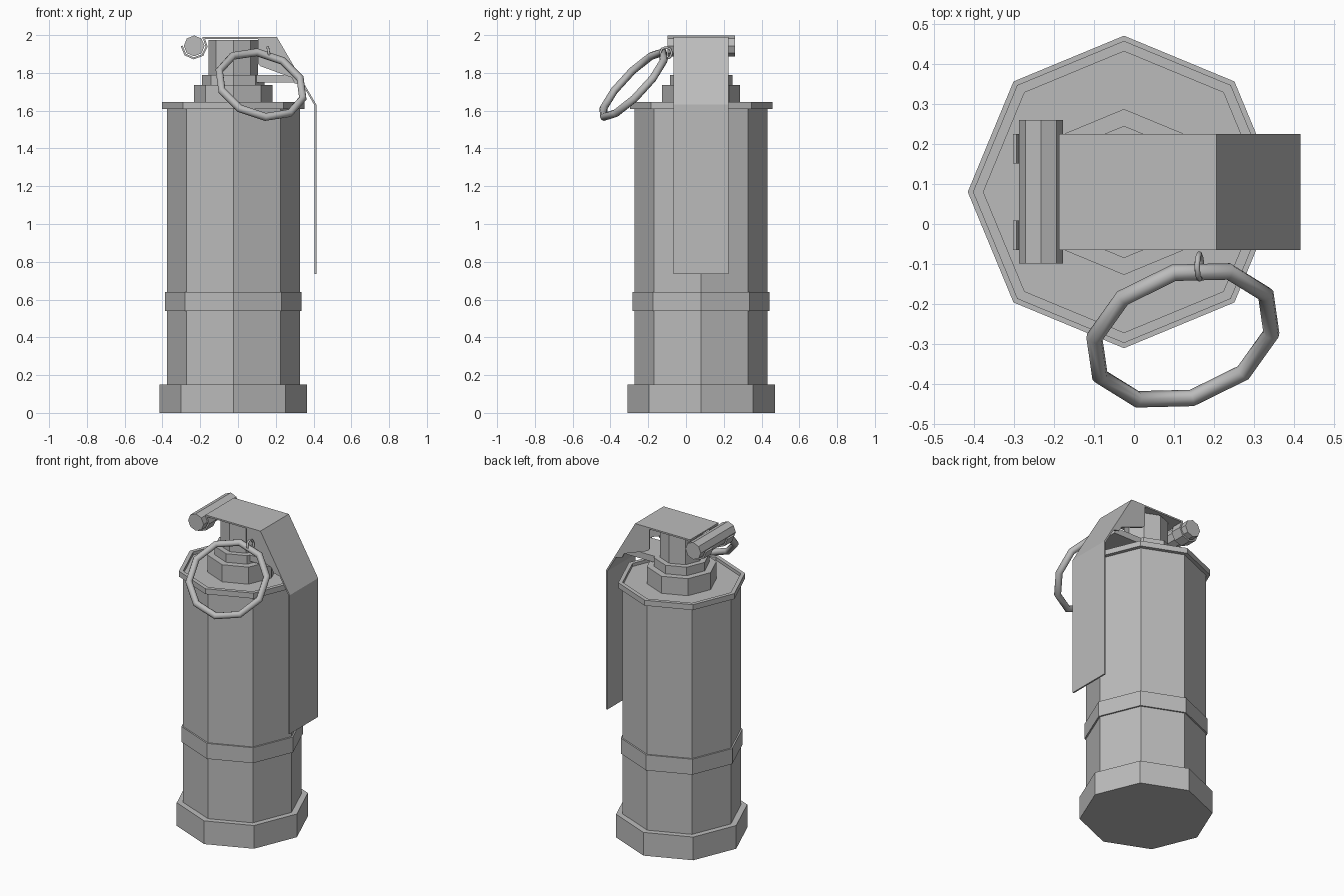
import bpy
import bmesh
import math
from mathutils import Vector, Matrix

if "Cube" in bpy.data.objects:
    bpy.data.objects.remove(bpy.data.objects["Cube"])

steel = bpy.data.materials.new("grey_steel")
steel.use_nodes = True
GREY = (0.5, 0.5, 0.5, 1)
steel.diffuse_color = GREY
steel.node_tree.nodes["Principled BSDF"].inputs["Base Color"].default_value = GREY

CX, CY = -0.025, 0.08      # axis of the canister
HALF = 0.145               # half width of the lever


def finish(name, bm):
    bmesh.ops.recalc_face_normals(bm, faces=bm.faces)
    mesh = bpy.data.meshes.new(name)
    bm.to_mesh(mesh)
    bm.free()
    mesh.materials.append(steel)
    obj = bpy.data.objects.new(name, mesh)
    bpy.context.collection.objects.link(obj)
    return obj


def lathe(name, profile, sides=8):
    """Faceted turning about the canister axis from (radius, height) points."""
    bm = bmesh.new()
    rings = []
    for r, z in profile:
        rings.append([bm.verts.new((CX + r * math.cos(i * math.tau / sides),
                                    CY + r * math.sin(i * math.tau / sides), z))
                      for i in range(sides)])
    for low, high in zip(rings, rings[1:]):
        for i in range(sides):
            j = (i + 1) % sides
            bm.faces.new((low[i], low[j], high[j], high[i]))
    bm.faces.new(rings[0])
    bm.faces.new(rings[-1])
    return finish(name, bm)


def prism(name, outline, y0, y1):
    """Side outline in x, z pulled along y."""
    bm = bmesh.new()
    a = [bm.verts.new((x, y0, z)) for x, z in outline]
    b = [bm.verts.new((x, y1, z)) for x, z in outline]
    bm.faces.new(a)
    bm.faces.new(b)
    for i in range(len(a)):
        j = (i + 1) % len(a)
        bm.faces.new((a[i], a[j], b[j], b[i]))
    return finish(name, bm)


def ribbon(name, path, y0, y1, thickness=0.01):
    """Bent sheet metal following an x, z path."""
    bm = bmesh.new()
    a = [bm.verts.new((x, y0, z)) for x, z in path]
    b = [bm.verts.new((x, y1, z)) for x, z in path]
    for i in range(len(a) - 1):
        bm.faces.new((a[i], a[i + 1], b[i + 1], b[i]))
    obj = finish(name, bm)
    mod = obj.modifiers.new("sheet", "SOLIDIFY")
    mod.thickness = thickness
    mod.offset = 0
    mod.use_even_offset = True
    return obj


def circle(cx, cz, r, start, end, count):
    steps = [start + (end - start) * i / count for i in range(count + 1)]
    return [(cx + r * math.cos(math.radians(a)), cz + r * math.sin(math.radians(a)))
            for a in steps]


# Canister
lathe("base_cap", [(0.39, 0), (0.39, 0.15), (0.35, 0.15)])
lathe("canister_body", [(0.352, 0.14), (0.352, 1.62)])
lathe("body_band", [(0.35, 0.54), (0.362, 0.54), (0.362, 0.64), (0.35, 0.64)])
lathe("top_rim", [(0.35, 1.61), (0.377, 1.61), (0.377, 1.645),
                  (0.351, 1.645), (0.351, 1.625)])

# Fuse head
lathe("neck_collar", [(0.207, 1.62), (0.207, 1.735)])
lathe("neck_step", [(0.165, 1.73), (0.165, 1.79)])
lathe("fuse_column", [(0.13, 1.78), (0.13, 1.975)])
prism("lever_arm", [(0.05, 1.75), (0.3, 1.75), (0.29, 1.79), (0.05, 1.79)],
      CY - 0.1, CY + 0.1)

# Hinge roll
PX, PZ = -0.232, 1.943
prism("hinge_roll", circle(PX, PZ, 0.055, 0, 315, 7), CY - 0.179, CY + 0.179)

# Safety lever with side flanges and hooks around the roll
ribbon("safety_lever", [(-0.187, 1.985), (0.203, 1.985), (0.41, 1.63), (0.41, 0.735)],
       CY - HALF, CY + HALF)
FLANGE = [(0.105, 1.985), (0.203, 1.985), (0.35, 1.732), (0.3, 1.745),
          (0.285, 1.775), (0.12, 1.835), (0.105, 1.85)]
for side, label in ((-1, "front"), (1, "back")):
    edge = CY + side * HALF
    prism("lever_flange_" + label, FLANGE, edge, edge - side * 0.01)
    ribbon("lever_hook_" + label, circle(PX, PZ, 0.066, 40, -180, 5),
           edge, edge - side * 0.074)


# Pull ring and its small link
def torus(name, major, minor, segments, centre, matrix):
    bpy.ops.mesh.primitive_torus_add(major_radius=major, minor_radius=minor,
                                     major_segments=segments, minor_segments=8)
    obj = bpy.context.object
    obj.name = name
    obj.data.materials.append(steel)
    obj.matrix_world = Matrix.Translation(centre) @ matrix.to_4x4()
    bpy.ops.object.shade_smooth_by_angle(angle=math.radians(50))
    return obj


normal = Vector((0.24, -0.7, 0.67)).normalized()
across = Vector((0.97, 0.22, -0.12))
across = (across - normal * across.dot(normal)).normalized()
up = normal.cross(across)
tilt = Matrix((across, up, normal)).transposed()
torus("pull_ring", 0.233, 0.021, 10, (0.122, -0.278, 1.738),
      tilt @ Matrix.Rotation(math.radians(20), 3, "Z"))
torus("ring_link", 0.031, 0.007, 8, (0.163, -0.106, 1.905),
      Matrix.Rotation(math.radians(80), 3, "Y"))
